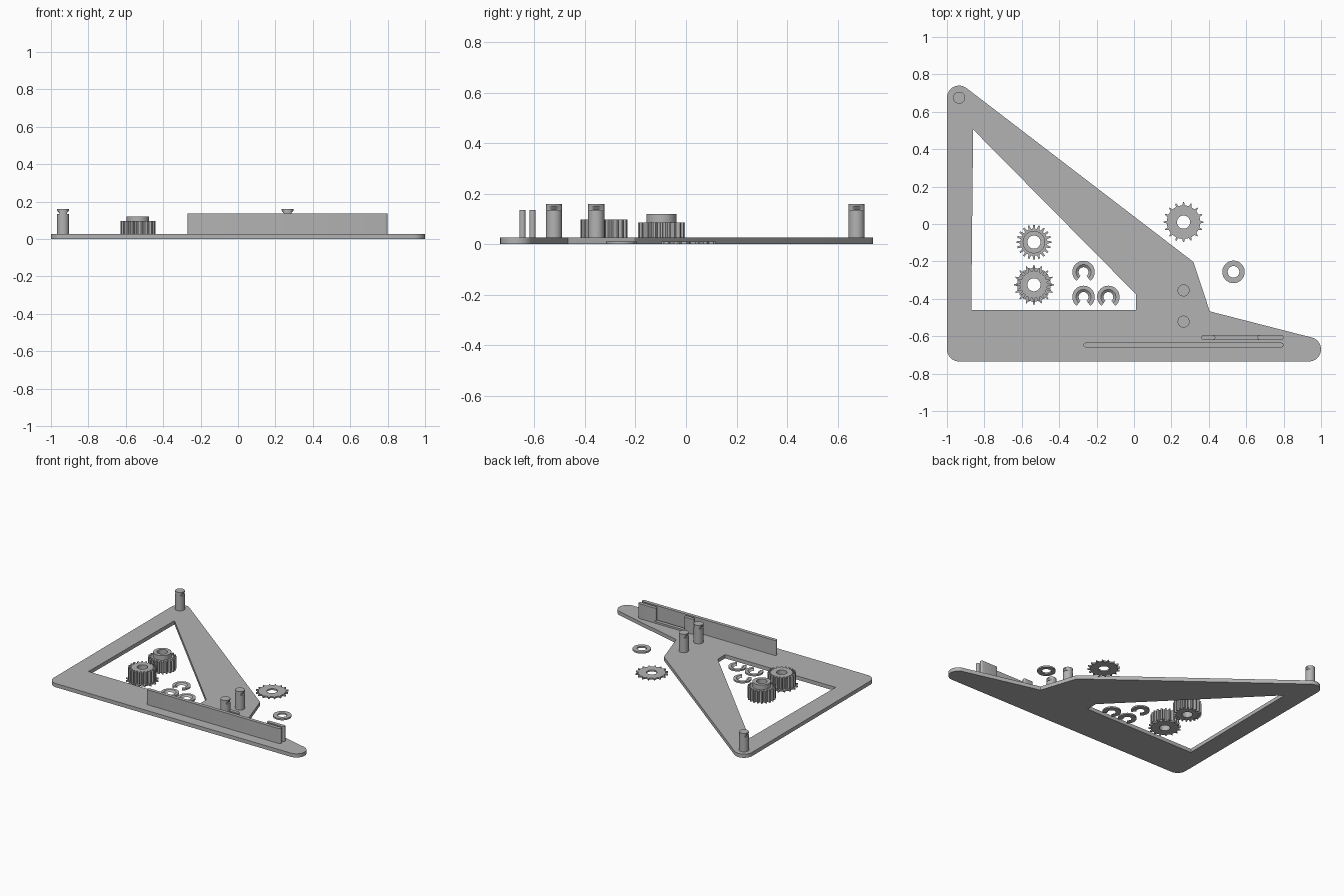
import bpy, bmesh
from math import cos, sin, radians, pi

cube = bpy.data.objects.get("Cube")
if cube:
    bpy.data.objects.remove(cube, do_unlink=True)

grey = bpy.data.materials.new("plain grey")
grey.use_nodes = True
tone = (0.45, 0.45, 0.45, 1)
grey.diffuse_color = tone
grey.node_tree.nodes["Principled BSDF"].inputs["Base Color"].default_value = tone

THICK = 0.027   # frame plate
THIN = 0.011    # loose washers and clips
BORE = 0.035


def finish(name, bm, loc=(0, 0)):
    bmesh.ops.recalc_face_normals(bm, faces=bm.faces)
    mesh = bpy.data.meshes.new(name)
    bm.to_mesh(mesh)
    bm.free()
    mesh.materials.append(grey)
    mesh.shade_smooth()
    mesh.set_sharp_from_angle(angle=radians(25))
    obj = bpy.data.objects.new(name, mesh)
    obj.location = (loc[0], loc[1], 0)
    bpy.context.collection.objects.link(obj)
    return obj


def arc(cx, cy, r, start, end, steps=16):
    angles = [radians(start + (end - start) * i / steps) for i in range(steps + 1)]
    return [(cx + r * cos(a), cy + r * sin(a)) for a in angles]


def circle(r):
    return arc(0, 0, r, 0, 360, 48)[:-1]


def slab(name, loops, z0, z1, loc=(0, 0)):
    """Flat part: outline plus optional holes, extruded from z0 to z1."""
    bm = bmesh.new()
    for loop in loops:
        vs = [bm.verts.new((x, y, z0)) for x, y in loop]
        for a, b in zip(vs, vs[1:] + vs[:1]):
            bm.edges.new((a, b))
    bmesh.ops.triangle_fill(bm, edges=bm.edges[:], use_beauty=True, normal=(0, 0, 1))
    ext = bmesh.ops.extrude_face_region(bm, geom=bm.faces[:], use_keep_orig=True)
    top = [g for g in ext["geom"] if isinstance(g, bmesh.types.BMVert)]
    bmesh.ops.translate(bm, verts=top, vec=(0, 0, z1 - z0))
    return finish(name, bm, loc)


def toothed(root, tip, count, root_width, tip_width):
    """Toothed outline; widths are fractions of one tooth pitch."""
    pts = []
    for i in range(count):
        for r, f in ((root, -root_width), (tip, -tip_width), (tip, tip_width), (root, root_width)):
            a = pi / 2 + 2 * pi * (i + f / 2) / count
            pts.append((r * cos(a), r * sin(a)))
    return pts


def peg(name, loc, r=0.032):
    """Round post with a slanted notch on its left and right sides."""
    bm = bmesh.new()
    rings = []
    for z, w in ((THICK, r), (0.133, r), (0.133, 0.02), (0.138, 0.02), (0.152, r), (0.16, r)):
        rings.append([bm.verts.new((max(-w, min(w, x)), y, z)) for x, y in circle(r)])
    for low, high in zip(rings, rings[1:]):
        for i in range(len(low)):
            j = (i + 1) % len(low)
            bm.faces.new((low[i], low[j], high[j], high[i]))
    bm.faces.new(rings[0])
    bm.faces.new(rings[-1])
    bmesh.ops.remove_doubles(bm, verts=bm.verts[:], dist=1e-5)
    finish(name, bm, loc)


def clip(name, loc):
    """Open ring with a sloped inner edge, gap towards the front."""
    bm = bmesh.new()
    sections = []
    for ux, uy in arc(0, 0, 1, -52, 232, 36):
        sections.append([bm.verts.new((ux * r, uy * r, z)) for r, z in
                         ((0.026, 0), (0.06, 0), (0.06, THIN), (0.04, THIN))])
    for a, b in zip(sections, sections[1:]):
        for i in range(4):
            j = (i + 1) % 4
            bm.faces.new((a[i], a[j], b[j], b[i]))
    bm.faces.new(sections[0])
    bm.faces.new(sections[-1])
    finish(name, bm, loc)


def wall(name, x0, x1, y, z1, half=0.0125):
    """Upright strip with rounded ends."""
    outline = arc(x1 - half, y, half, -90, 90, 8) + arc(x0 + half, y, half, 90, 270, 8)
    slab(name, [outline], THICK, z1)


# Triangular frame plate with its opening
outline = (arc(-0.935, 0.675, 0.065, 55, 180) + arc(-0.935, -0.67, 0.065, 180, 270)
           + arc(0.935, -0.67, 0.065, 270, 435) + [(0.405, -0.467), (0.318, -0.203)])
opening = [(-0.86, 0.505), (-0.87, -0.46), (0.01, -0.46), (0.01, -0.375)]
slab("frame_plate", [outline, opening], 0, THICK)

# Notched pegs
for name, loc in (("top_peg", (-0.935, 0.675)), ("rear_peg", (0.265, -0.355)),
                  ("front_peg", (0.265, -0.522))):
    peg(name, loc)

# Parallel guide walls
wall("long_guide_wall", -0.27, 0.8, -0.647, 0.135)
wall("short_guide_left", 0.66, 0.8, -0.607, 0.135)
wall("short_guide_right", 0.36, 0.435, -0.607, 0.135)
wall("short_guide_base", 0.36, 0.8, -0.607, 0.04)

# Spur gear with a collar
spot = (-0.535, -0.097)
teeth = toothed(0.072, 0.093, 20, 0.6, 0.3)
slab("collar_gear", [teeth, circle(BORE)], 0, 0.086, spot)
slab("gear_collar", [circle(0.06), circle(BORE)], 0.086, 0.12, spot)

# Spur gear with a spiked flange below
spot = (-0.535, -0.325)
spikes = toothed(0.09, 0.107, 16, 0.4, 0.12)
slab("flange_gear", [teeth, circle(BORE)], THIN, 0.097, spot)
slab("gear_flange", [spikes, circle(BORE)], 0, THIN, spot)

# Loose spiked disc, washer and clips
slab("spiked_disc", [spikes, circle(BORE)], 0, THIN, (0.265, 0.01))
slab("washer", [circle(0.06), circle(0.031)], 0, THIN, (0.532, -0.256))
for name, loc in (("rear_clip", (-0.27, -0.257)), ("front_right_clip", (-0.27, -0.39)),
                  ("front_left_clip", (-0.137, -0.39))):
    clip(name, loc)
